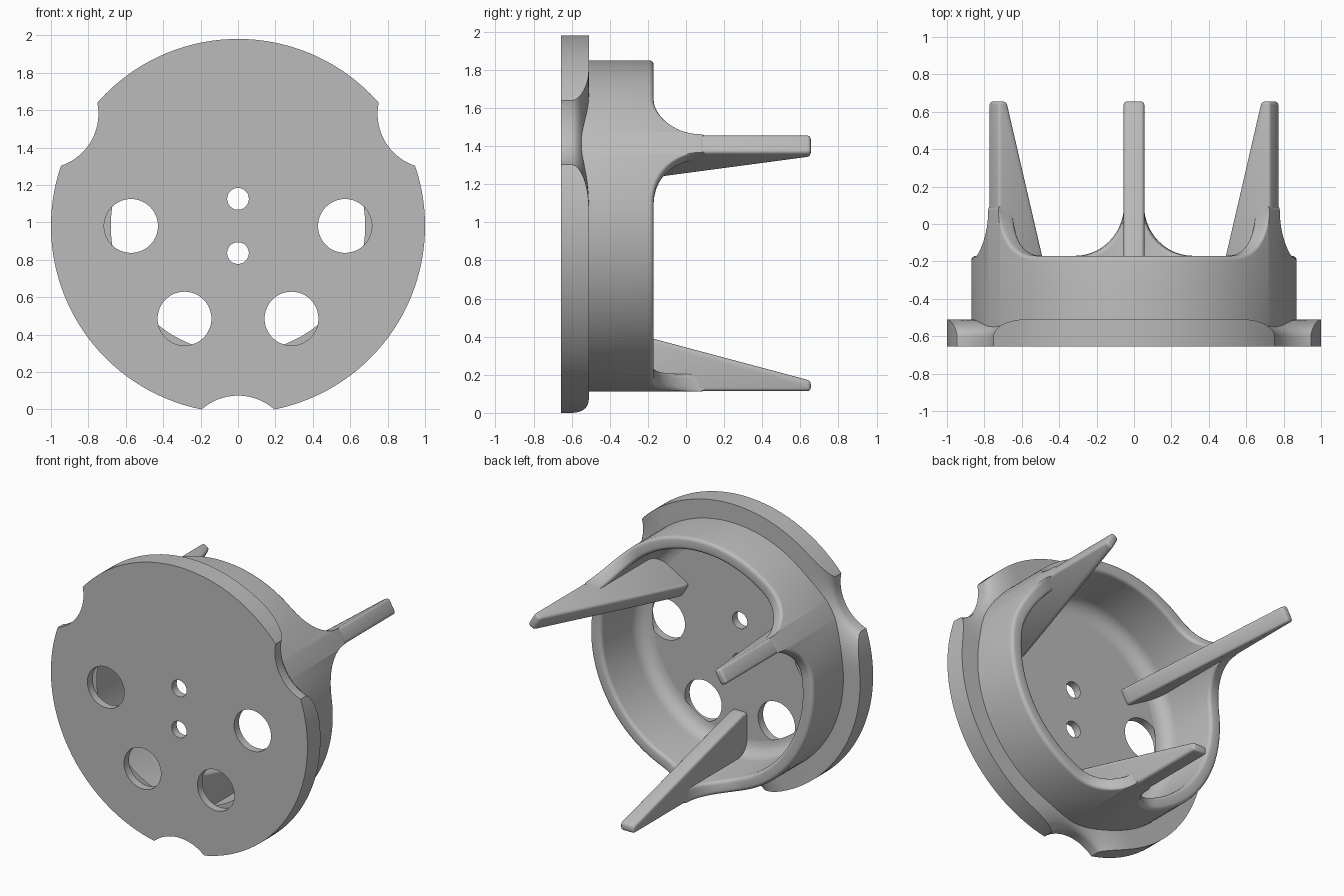
import bpy, bmesh
from math import sin, cos, asin, sqrt, pi, radians
from mathutils import Vector

if "Cube" in bpy.data.objects:
    bpy.data.objects.remove(bpy.data.objects["Cube"])

CZ = 0.981                       # height of the hub axis
FRONT, FLOOR, BACK = -0.655, -0.6, -0.51
RIM, TIP = -0.17, 0.655
R_OUT, R_IN = 0.87, 0.78
HALF, BLEND = 0.055, 0.27        # fin half width, blend radius
FIN_ANGLES = [radians(a) for a in (-90, 30, 150)]

grey = bpy.data.materials.new("plain grey")
grey.use_nodes = True
grey.diffuse_color = (0.5, 0.5, 0.5, 1)
grey.node_tree.nodes["Principled BSDF"].inputs["Base Color"].default_value = (0.5, 0.5, 0.5, 1)


def polar(r, angle, y):
    return Vector((r * cos(angle), y, CZ + r * sin(angle)))


def finish(name, bm):
    bmesh.ops.recalc_face_normals(bm, faces=bm.faces)
    mesh = bpy.data.meshes.new(name)
    bm.to_mesh(mesh)
    bm.free()
    mesh.materials.append(grey)
    obj = bpy.data.objects.new(name, mesh)
    bpy.context.collection.objects.link(obj)
    return obj


def activate(obj):
    bpy.ops.object.select_all(action='DESELECT')
    obj.select_set(True)
    bpy.context.view_layer.objects.active = obj


def smooth(obj):
    activate(obj)
    bpy.ops.object.shade_smooth_by_angle(angle=radians(35))


def turned(name, profile, centre=Vector((0, 0, CZ)), steps=48):
    """Capped solid of revolution about the y direction."""
    bm = bmesh.new()
    rings = []
    for r, y in profile:
        rings.append([bm.verts.new((centre.x + r * cos(2 * pi * i / steps), y,
                                    centre.z + r * sin(2 * pi * i / steps)))
                      for i in range(steps)])
    for a, b in zip(rings, rings[1:]):
        for i in range(steps):
            j = (i + 1) % steps
            bm.faces.new((a[i], a[j], b[j], b[i]))
    bm.faces.new(rings[0])
    bm.faces.new(rings[-1])
    return finish(name, bm)


def cut(target, cutter):
    cutter.hide_render = True
    mod = target.modifiers.new("cut", 'BOOLEAN')
    mod.operation = 'DIFFERENCE'
    mod.solver = 'EXACT'
    mod.object = cutter
    activate(target)
    bpy.ops.object.modifier_apply(modifier=mod.name)
    bpy.data.objects.remove(cutter)


# Face plate with recess, holes and flared notches
plate = turned("face_plate", [(1, FRONT), (1, BACK)], steps=128)
cut(plate, turned("recess_cutter", [(0.82, FLOOR), (0.82, 0)], steps=96))
for deg in (0, 180, 240, 300):
    cut(plate, turned("hole_cutter", [(0.144, -0.8), (0.144, 0)], polar(0.572, radians(deg), 0)))
for side in (1, -1):
    cut(plate, turned("pin_cutter", [(0.058, -0.8), (0.058, 0)], polar(0.145, side * pi / 2, 0), 32))
flare = [(0.293, -0.8)]
for i in range(9):
    t = i / 8 * pi / 2
    flare.append((0.293 + 0.217 * (1 - cos(t)), FLOOR + (BACK - FLOOR) * sin(t)))
flare.append((0.51, -0.3))
for a in FIN_ANGLES:
    cut(plate, turned("notch_cutter", flare, polar(1.2, a, 0), 96))
smooth(plate)


# Ring wall: its rim sweeps up into each fin
def rim_height(t):
    if t >= HALF + BLEND:
        return RIM
    d = min(BLEND, HALF + BLEND - t)
    return RIM + BLEND - sqrt(BLEND ** 2 - d ** 2)


def wall_section(top):
    e, f = 0.025, 0.1
    pts = [(R_IN - f, FLOOR), (R_OUT, FLOOR)]
    for i in range(5):
        t = i / 4 * pi / 2
        pts.append((R_OUT - e + e * cos(t), top - e + e * sin(t)))
    for i in range(5):
        t = i / 4 * pi / 2
        pts.append((R_IN + e - e * sin(t), top - e + e * cos(t)))
    for i in range(7):
        t = i / 6 * pi / 2
        pts.append((R_IN - f + f * cos(t), FLOOR + f - f * sin(t)))
    return pts[:-1]


offsets = [0.0] + [asin((HALF + BLEND * (1 - cos(i / 14 * pi / 2))) / R_OUT) for i in range(15)]
last = offsets[-1]
offsets += [last + (pi / 3 - last) * i / 12 for i in range(1, 13)]
half_turn = [-o for o in offsets[:0:-1]] + offsets[:-1]
bm = bmesh.new()
sections = []
for a in FIN_ANGLES:
    for o in half_turn:
        top = rim_height(R_OUT * sin(abs(o)))
        sections.append([bm.verts.new(polar(r, a + o, y)) for r, y in wall_section(top)])
for k, a in enumerate(sections):
    b = sections[(k + 1) % len(sections)]
    for i in range(len(a)):
        j = (i + 1) % len(a)
        bm.faces.new((a[i], a[j], b[j], b[i]))
smooth(finish("ring_wall", bm))

# Three tapering fins running from the floor to the tips
FIN_OUTLINE = [(0.867, -0.62), (0.867, TIP), (0.812, TIP), (0.592, RIM), (0.49, -0.56), (0.49, -0.62)]
for n, a in enumerate(FIN_ANGLES):
    bm = bmesh.new()
    across = Vector((-sin(a), 0, cos(a))) * HALF
    low = [bm.verts.new(polar(r, a, y) - across) for r, y in FIN_OUTLINE]
    high = [bm.verts.new(polar(r, a, y) + across) for r, y in FIN_OUTLINE]
    bm.faces.new(low)
    bm.faces.new(high)
    for i in range(len(low)):
        j = (i + 1) % len(low)
        bm.faces.new((low[i], low[j], high[j], high[i]))
    fin = finish("fin_%d" % (n + 1), bm)
    bevel = fin.modifiers.new("soft edges", 'BEVEL')
    bevel.width = 0.018
    bevel.segments = 3
    activate(fin)
    bpy.ops.object.modifier_apply(modifier=bevel.name)
    smooth(fin)
